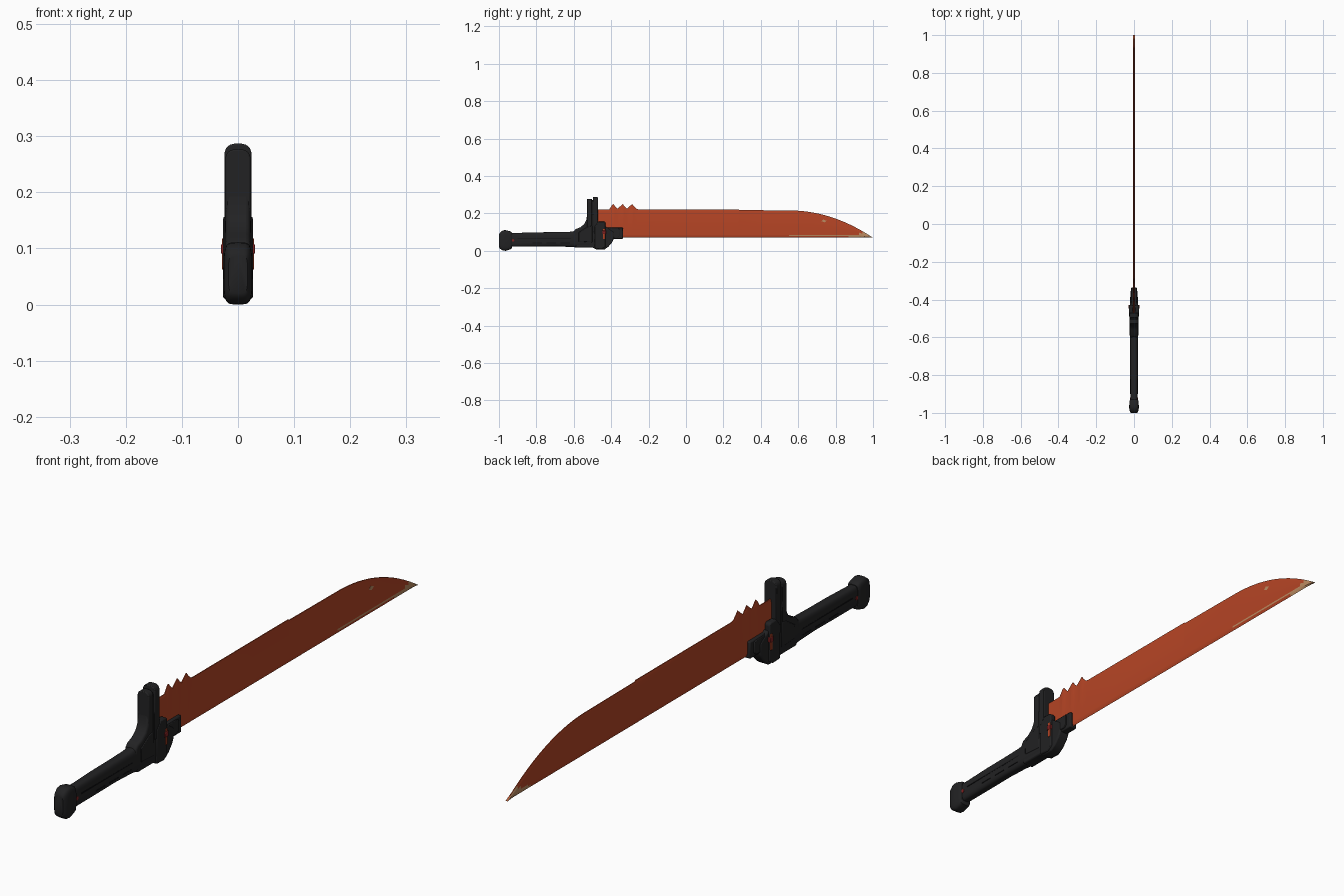
import bpy, bmesh, math

if "Cube" in bpy.data.objects:
    bpy.data.objects.remove(bpy.data.objects["Cube"])

def mat(name, rgb):
    m = bpy.data.materials.new(name)
    m.diffuse_color = (*rgb, 1)
    m.use_nodes = True
    m.node_tree.nodes["Principled BSDF"].inputs["Base Color"].default_value = m.diffuse_color
    return m

BLACK = mat("matte_black", (0.016, 0.016, 0.017))
SEAM = mat("seam_black", (0.006, 0.006, 0.007))
ORANGE = mat("orange_red", (0.46, 0.058, 0.018))
TAN = mat("worn_tan", (0.50, 0.26, 0.12))
RED = mat("dark_red", (0.22, 0.015, 0.015))

def finish(name, bm, mats, bevel=0, segs=2, angle=35):
    bmesh.ops.remove_doubles(bm, verts=bm.verts, dist=1e-5)
    bmesh.ops.recalc_face_normals(bm, faces=bm.faces)
    me = bpy.data.meshes.new(name)
    bm.to_mesh(me)
    bm.free()
    ob = bpy.data.objects.new(name, me)
    bpy.context.collection.objects.link(ob)
    for m in mats:
        me.materials.append(m)
    if bevel:
        b = ob.modifiers.new("bevel", "BEVEL")
        b.width, b.segments, b.limit_method = bevel, segs, "ANGLE"
        b.angle_limit = math.radians(40)
    bpy.ops.object.select_all(action="DESELECT")
    ob.select_set(True)
    bpy.context.view_layer.objects.active = ob
    bpy.ops.object.shade_smooth_by_angle(angle=math.radians(angle))
    return ob

def prism(name, pts, a, b, m, axis="x", bevel=0, segs=2):
    """Extrude a (y,z) profile along x, or an (x,z) profile along y."""
    bm = bmesh.new()
    place = (lambda p, t: (t, p[0], p[1])) if axis == "x" else (lambda p, t: (p[0], t, p[1]))
    lo = [bm.verts.new(place(p, a)) for p in pts]
    hi = [bm.verts.new(place(p, b)) for p in pts]
    bm.faces.new(lo)
    bm.faces.new(hi)
    n = len(pts)
    for i in range(n):
        bm.faces.new((lo[i], lo[(i + 1) % n], hi[(i + 1) % n], hi[i]))
    return finish(name, bm, [m], bevel, segs)

def rect(y0, y1, z0, z1):
    return [(y0, z0), (y1, z0), (y1, z1), (y0, z1)]

def loft(name, rows, m, power=3.5, n=28):
    """Superellipse rings along y; rows are (y, z_low, z_high, half_width)."""
    bm = bmesh.new()
    rings = []
    for y, z0, z1, w in rows:
        ring = []
        for i in range(n):
            t = 2 * math.pi * i / n
            c, s = math.cos(t), math.sin(t)
            x = w * math.copysign(abs(c) ** (2 / power), c)
            z = (z0 + z1) / 2 + (z1 - z0) / 2 * math.copysign(abs(s) ** (2 / power), s)
            ring.append(bm.verts.new((x, y, z)))
        rings.append(ring)
    for r, q in zip(rings, rings[1:]):
        for i in range(n):
            bm.faces.new((r[i], r[(i + 1) % n], q[(i + 1) % n], q[i]))
    bm.faces.new(rings[0])
    bm.faces.new(rings[-1])
    return finish(name, bm, [m])

# Blade: columns of (y, top z), with spine teeth and a curved point
cols = [(-0.49, 0.222), (-0.41, 0.222)]
for k in range(3):
    p = -0.388 + 0.05 * k
    cols += [(p - 0.008, 0.243), (p, 0.25), (p + 0.009, 0.238), (p + 0.022, 0.226)]
cols += [(-0.255, 0.222), (0.28, 0.222), (0.285, 0.218), (0.55, 0.216)]
for k in range(1, 25):
    u = k / 24
    cols.append((0.55 + 0.45 * u, 0.216 - 0.146 * u ** 2.05))
bm = bmesh.new()
T, ZB = 0.004, 0.07
grid = []
for y, top in cols:
    h = top - ZB
    zs = [ZB, ZB + min(0.010, h * .2), ZB + min(0.016, h * .4), ZB + min(0.03, h * .6),
          top - min(0.012, h * .2), top]
    xs = [0, T, T, T, T, T * 0.4]
    grid.append([[bm.verts.new((s * x, y, z)) for x, z in zip(xs, zs)] for s in (1, -1)])
for a, b in zip(grid, grid[1:]):
    for s in (0, 1):
        for j in range(5):
            f = bm.faces.new((a[s][j], b[s][j], b[s][j + 1], a[s][j + 1]))
            c = f.calc_center_median()
            tip = c.y > 0.87 and c.z < 0.07 + 0.28 * (c.y - 0.84)
            strip = s == 0 and j == 1 and c.y > 0.55
            f.material_index = 1 if tip or strip else 0
    bm.faces.new((a[0][5], b[0][5], b[1][5], a[1][5]))
bm.faces.new(grid[0][0] + grid[0][1][::-1])
finish("blade", bm, [ORANGE, TAN], angle=25)
prism("blade_chip", [(0.725, 0.158), (0.74, 0.152), (0.752, 0.16), (0.735, 0.168)], 0.003, 0.0045, TAN)

# Grip and pommel
loft("grip", [(-0.97, .022, .095, .019), (-0.9, .022, .096, .019), (-0.8, .023, .099, .0205),
              (-0.7, .024, .100, .0205), (-0.62, .021, .102, .021), (-0.58, .018, .108, .023),
              (-0.48, .018, .110, .023)], BLACK)
loft("pommel", [(-1.0, .020, .088, .017), (-0.995, .012, .098, .021), (-0.98, .002, .109, .025),
                (-0.965, 0, .111, .0255), (-0.945, .006, .106, .0245), (-0.935, .010, .102, .0235),
                (-0.93, .018, .097, .020)], BLACK, power=4.5)

# Hand stop sweeping from grip into the upright guard
prism("guard_sweep", [(-0.605, .06), (-0.60, .104), (-0.59, .116), (-0.565, .126), (-0.545, .142),
                      (-0.533, .165), (-0.528, .20), (-0.475, .20), (-0.475, .05)],
      -0.022, 0.022, BLACK, bevel=0.008, segs=3)

# Upright guard: two round-topped plates around a thinner core
def arch(w, top):
    r = w
    pts = [(-w, 0.10), (w, 0.10)]
    for k in range(13):
        t = math.pi * k / 12
        c, s = math.cos(t), math.sin(t)
        pts.append((w * math.copysign(abs(c) ** 0.75, c), top - r + r * s ** 0.75 if s > 1e-6 else top - r))
    return pts
for name, w, top, y0, y1 in (("guard_rear_plate", .023, .277, -.529, -.503),
                             ("guard_core", .019, .271, -.51, -.49),
                             ("guard_front_plate", .0245, .287, -.498, -.470)):
    prism(name, arch(w, top), y0, y1, BLACK, "y", bevel=0.003)

# Bolster gripping the blade root
prism("bolster", [(-0.59, .018), (-0.50, .018), (-0.48, .008), (-0.435, .008), (-0.415, .022),
                  (-0.395, .045), (-0.385, .066), (-0.385, .10), (-0.43, .13), (-0.49, .14), (-0.58, .09)],
      -0.021, 0.021, BLACK, bevel=0.005)
prism("blade_clamp", rect(-0.43, -0.336, .064, .124), -0.015, 0.015, BLACK, bevel=0.004)

# Mirrored side details
for s, side in ((1, "right"), (-1, "left")):
    prism("cheek_" + side, [(-0.49, .012), (-0.45, .010), (-0.43, .022), (-0.43, .150),
                            (-0.437, .157), (-0.468, .157), (-0.49, .13)],
          s * 0.005, s * 0.0265, BLACK, bevel=0.004)
    prism("clamp_plate_" + side, [(-0.425, .07), (-0.365, .07), (-0.355, .08), (-0.355, .115),
                                  (-0.365, .12), (-0.425, .12)], s * 0.01, s * 0.019, BLACK, bevel=0.002)
    prism("accent_" + side, rect(-0.443, -0.432, .062, .118), s * 0.02, s * 0.0285, ORANGE, bevel=0.001)
    prism("latch_" + side, [(-0.447, .09), (-0.428, .09), (-0.428, .108), (-0.447, .108)],
          s * 0.02, s * 0.030, RED, bevel=0.002)
    # Grip seam lines and inset panels
    prism("grip_seam_" + side, rect(-0.90, -0.60, .062, .066), s * 0.017, s * 0.0212, SEAM)
    for k in range(3):
        y = -0.82 + 0.075 * k
        prism(f"grip_panel_{side}_{k}", rect(y, y + .05, .040, .044), s * 0.017, s * 0.0211, SEAM)
    # Pommel pin
    pin = [(-0.925 + .007 * math.cos(k * math.pi / 5), .056 + .007 * math.sin(k * math.pi / 5))
           for k in range(10)]
    prism("pommel_pin_" + side, pin, s * 0.015, s * 0.0205, RED)
    # Raised frame on the hand stop
    prism("stop_frame_" + side, [(-0.575, .05), (-0.50, .045), (-0.50, .135), (-0.525, .13), (-0.575, .098)],
          s * 0.018, s * 0.0245, BLACK, bevel=0.003)
